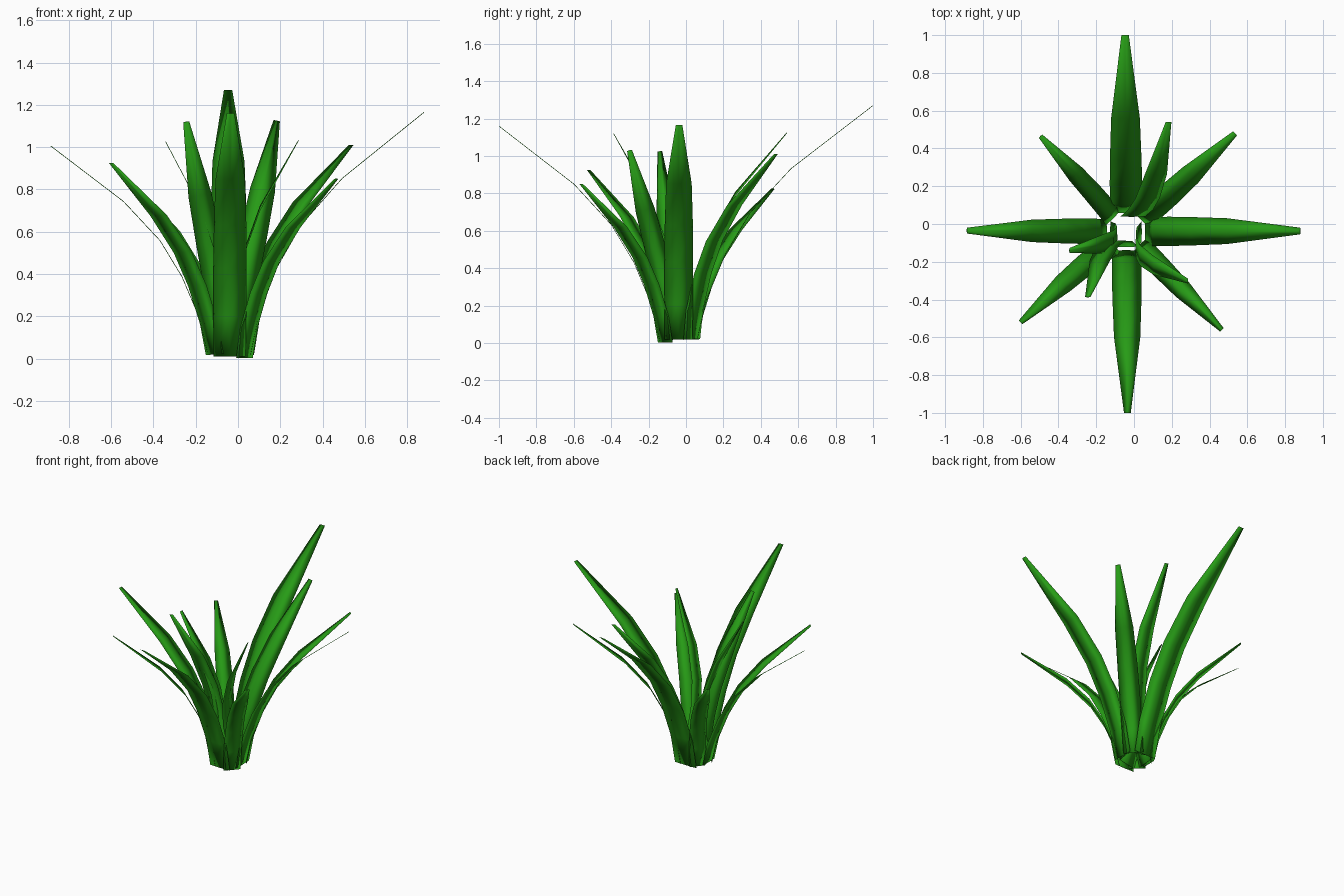
import bpy, bmesh, math
from mathutils import Vector

if "Cube" in bpy.data.objects:
    bpy.data.objects.remove(bpy.data.objects["Cube"])

green = bpy.data.materials.new("leaf_green")
green.diffuse_color = (0.02, 0.33, 0.008, 1)
green.use_nodes = True
green.node_tree.nodes["Principled BSDF"].inputs["Base Color"].default_value = green.diffuse_color

# Shared blade profile: outward distance, height, width
PROFILE = [(0, 0, .106), (.037, .165, .109), (.12, .365, .110),
           (.225, .54, .107), (.40, .73, .097), (.75, 1, .025)]
PROFILE_LEN = math.hypot(.75, 1)
CENTRE = Vector((-.04, -.04, 0))


def leaf(name, yaw, root, base_z, tip):
    """Thin arching blade, pitched and leaned so that it ends at the tip."""
    yaw = math.radians(yaw)
    out = Vector((math.cos(yaw), math.sin(yaw), 0))
    side = Vector((-out.y, out.x, 0))
    base = CENTRE + out * root + Vector((0, 0, base_z))
    d = Vector(tip) - base
    lean = math.atan2(d.dot(side), d.z)
    up = Vector((0, 0, 1)) * math.cos(lean) + side * math.sin(lean)
    across = side * math.cos(lean) - Vector((0, 0, 1)) * math.sin(lean)
    # pitch of the profile within the blade's own plane
    r, h = d.dot(out), d.dot(up)
    length = math.hypot(r, h)
    s = length / PROFILE_LEN
    turn = math.atan2(r, h) - math.atan2(.75, 1)
    c, sn = math.cos(turn), math.sin(turn)
    pts = [base + out * s * (x * c + z * sn) + up * s * (z * c - x * sn)
           for x, z, w in PROFILE]
    bm = bmesh.new()
    rings = []
    for i, p in enumerate(pts):
        t = (pts[min(i + 1, 5)] - pts[max(i - 1, 0)]).normalized()
        n = across.cross(t).normalized() * .0015
        a = across * PROFILE[i][2] * length / 2
        rings.append([bm.verts.new(v) for v in (p - a, p + n, p + a, p - n)])
    for lo, hi in zip(rings, rings[1:]):
        for k in range(4):
            m = (k + 1) % 4
            bm.faces.new((lo[k], lo[m], hi[m], hi[k]))
    bm.faces.new(rings[0])
    bm.faces.new(rings[-1])
    bmesh.ops.recalc_face_normals(bm, faces=bm.faces)
    for f in bm.faces:
        f.smooth = True
    me = bpy.data.meshes.new(name)
    bm.to_mesh(me)
    bm.free()
    me.materials.append(green)
    bpy.context.collection.objects.link(bpy.data.objects.new(name, me))


# Outer rosette: eight leaves; inner rosette: four steeper, leaning leaves
leaf("outer_leaf_back", 90, .10, .02, (-.047, 1.0, 1.27))
leaf("outer_leaf_front", 270, .10, .01, (-.035, -1.0, 1.16))
leaf("outer_leaf_left", 180, .105, .03, (-.885, -.035, 1.005))
leaf("outer_leaf_right", 0, .10, .02, (.88, -.037, 1.165))
leaf("outer_leaf_back_right", 45, .10, .02, (.535, .48, 1.01))
leaf("outer_leaf_front_right", 315, .10, .003, (.465, -.56, .85))
leaf("outer_leaf_front_left", 225, .10, .02, (-.60, -.52, .925))
leaf("outer_leaf_back_left", 135, .10, .02, (-.495, .465, .825))
leaf("inner_leaf_back", 90, .08, .03, (.183, .54, 1.125))
leaf("inner_leaf_right", 0, .08, .03, (.285, -.302, 1.03))
leaf("inner_leaf_front", 270, .08, .03, (-.245, -.387, 1.12))
leaf("inner_leaf_left", 180, .085, .03, (-.342, -.14, 1.025))
